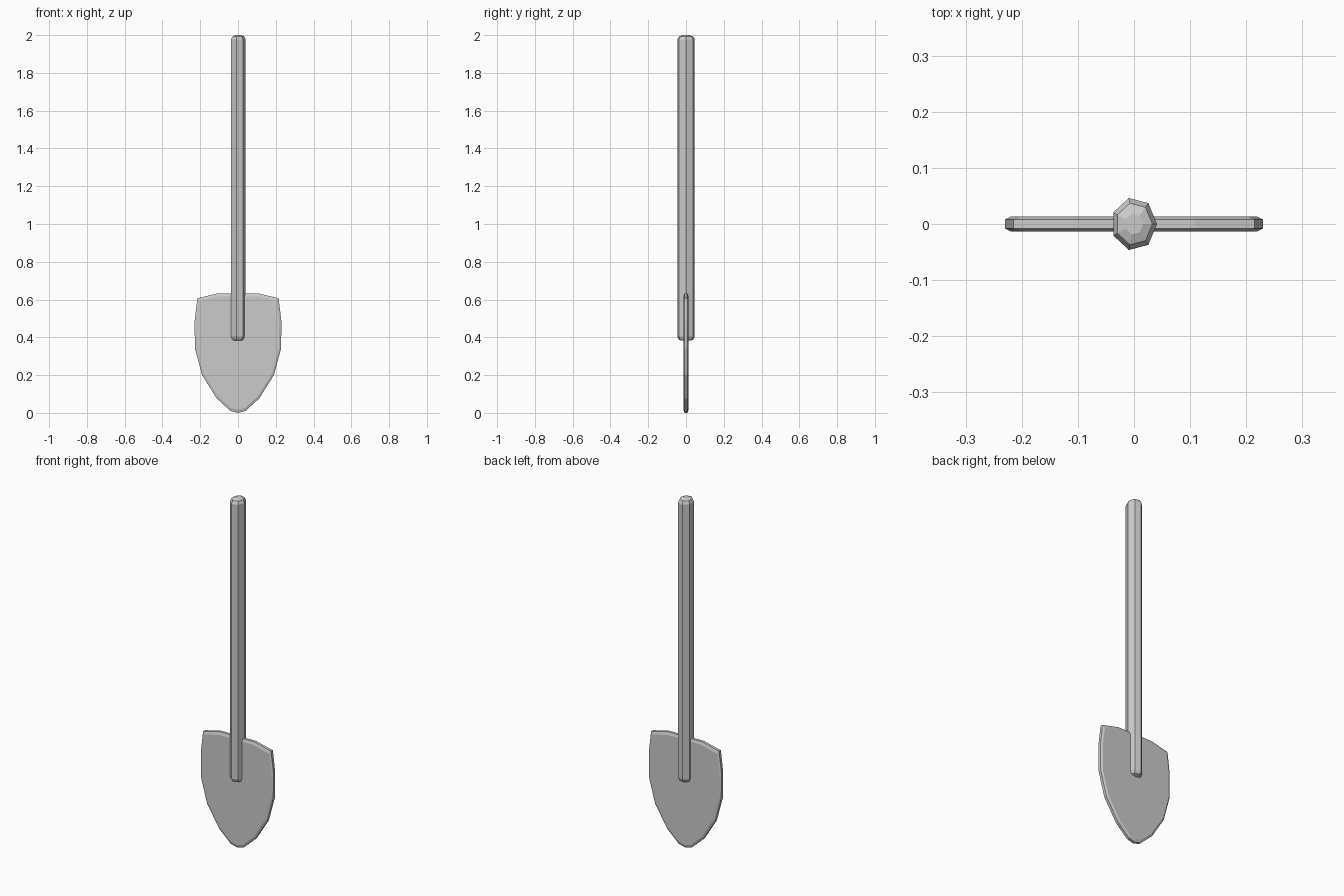
import bpy
from math import sin, cos, tau

if "Cube" in bpy.data.objects:
    bpy.data.objects.remove(bpy.data.objects["Cube"])


def loft(name, rings):
    """Skin a stack of equal-length vertex rings and cap both ends."""
    n = len(rings[0])
    verts = [v for ring in rings for v in ring]
    faces = [(r * n + i, r * n + (i + 1) % n, (r + 1) * n + (i + 1) % n, (r + 1) * n + i)
             for r in range(len(rings) - 1) for i in range(n)]
    faces.append(tuple(reversed(range(n))))
    faces.append(tuple(range((len(rings) - 1) * n, len(rings) * n)))
    mesh = bpy.data.meshes.new(name)
    mesh.from_pydata(verts, [], faces)
    mesh.update()
    obj = bpy.data.objects.new(name, mesh)
    bpy.context.collection.objects.link(obj)
    return obj


# Shaft: seven-sided pole, slightly deeper than wide, with rounded ends
def shaft_ring(z, s):
    return [(0.041 * s * cos(tau * i / 7), 0.0475 * s * sin(tau * i / 7), z)
            for i in range(7)]


bottom_end = [(0.382, 0.45), (0.387, 0.8), (0.405, 1.0)]
top_end = [(1.976, 1.0), (1.993, 0.8), (2.0, 0.4)]
loft("shaft", [shaft_ring(z, s) for z, s in bottom_end + top_end])

# Blade: mirrored outline, thin plate with chamfered rim
half = [(0.04, 0.01), (0.113, 0.077), (0.19, 0.2), (0.228, 0.34),
        (0.23, 0.484), (0.215, 0.607), (0.11, 0.632)]
outline = [(0, 0)] + half + [(-x, z) for x, z in reversed(half)]


def blade_ring(y, s):
    return [(x * s, y, 0.33 + (z - 0.33) * s) for x, z in outline]


layers = [(0.0135, 0.95), (0.008, 1.0), (-0.008, 1.0), (-0.0135, 0.95)]
loft("blade", [blade_ring(y, s) for y, s in layers])
